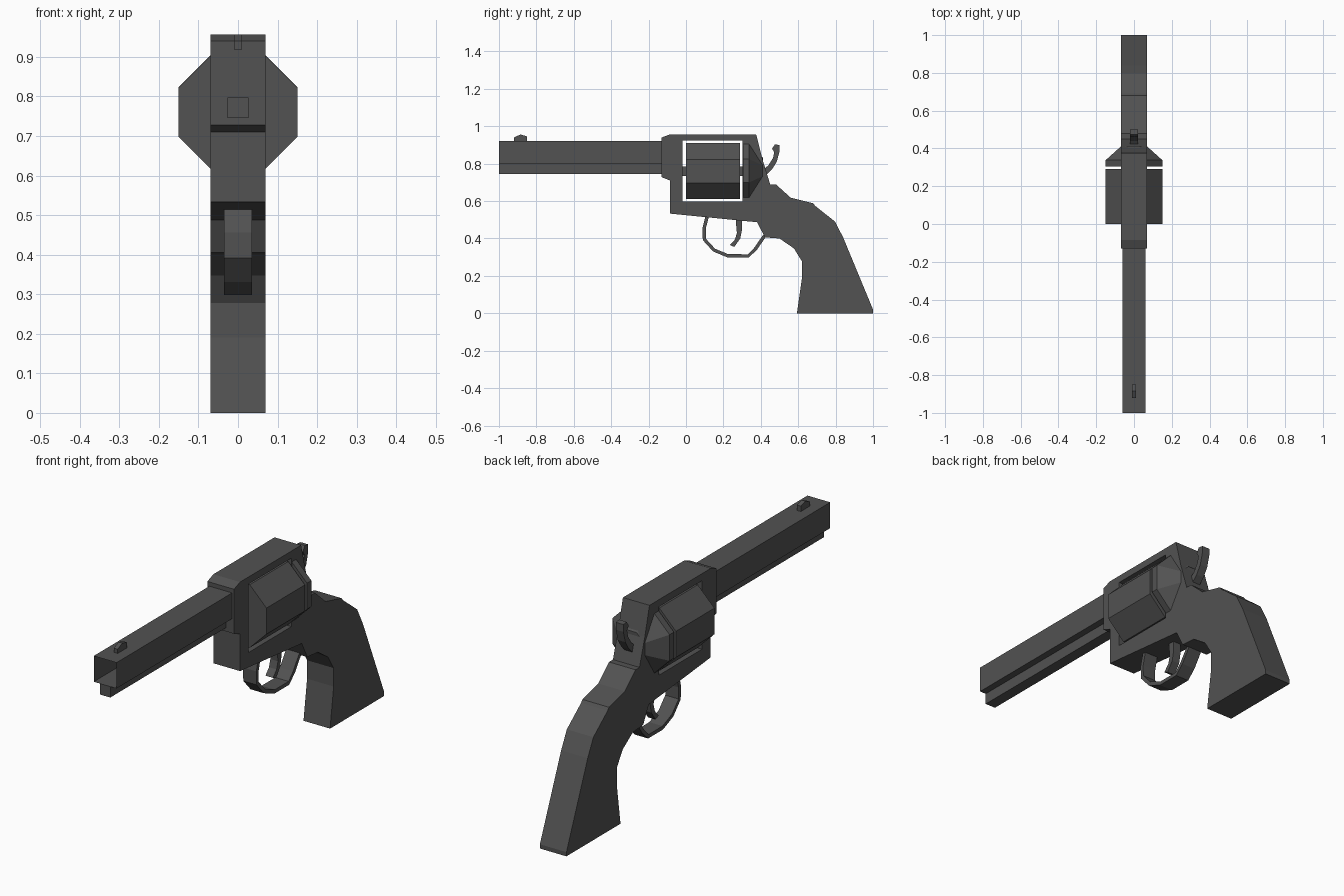
import bpy, bmesh, math
from mathutils import Vector

if "Cube" in bpy.data.objects:
    bpy.data.objects.remove(bpy.data.objects["Cube"])

gunmetal = bpy.data.materials.new("dark_grey")
gunmetal.diffuse_color = (0.085, 0.085, 0.085, 1)
gunmetal.use_nodes = True
gunmetal.node_tree.nodes["Principled BSDF"].inputs["Base Color"].default_value = gunmetal.diffuse_color


def finish(name, bm):
    bmesh.ops.recalc_face_normals(bm, faces=bm.faces)
    mesh = bpy.data.meshes.new(name)
    bm.to_mesh(mesh)
    bm.free()
    mesh.materials.append(gunmetal)
    ob = bpy.data.objects.new(name, mesh)
    bpy.context.collection.objects.link(ob)
    return ob


def plate(name, outline, half, drop_front=False):
    """Extrude a (y, z) side outline to -half..half in x."""
    bm = bmesh.new()
    face = bm.faces.new([bm.verts.new((-half, y, z)) for y, z in outline])
    ext = bmesh.ops.extrude_face_region(bm, geom=[face])
    moved = [g for g in ext["geom"] if isinstance(g, bmesh.types.BMVert)]
    bmesh.ops.translate(bm, verts=moved, vec=(2 * half, 0, 0))
    ob_faces = [f for f in bm.faces]
    bmesh.ops.recalc_face_normals(bm, faces=ob_faces)
    if drop_front:
        bm.faces.ensure_lookup_table()
        front = min(bm.faces, key=lambda f: f.calc_center_median().y)
        bmesh.ops.delete(bm, geom=[front], context='FACES_ONLY')
    return finish(name, bm)


def block(name, y0, y1, z0, z1, half, drop_front=False):
    return plate(name, [(y0, z0), (y1, z0), (y1, z1), (y0, z1)], half, drop_front)


def strip(name, path, thick, half):
    """Bent flat bar: offset a (y, z) centre path to both sides."""
    pts = [Vector(p) for p in path]
    left, right = [], []
    for i, p in enumerate(pts):
        d = (pts[min(i + 1, len(pts) - 1)] - pts[max(i - 1, 0)]).normalized()
        n = Vector((-d.y, d.x)) * thick / 2
        left.append(p + n)
        right.append(p - n)
    return plate(name, left + right[::-1], half)


def octagon_loft(name, rings, zc):
    """Octagonal body along y from (y, apothem) rings."""
    bm = bmesh.new()
    loops = []
    for y, apothem in rings:
        r = apothem / math.cos(math.pi / 8)
        angles = [math.pi / 8 + k * math.pi / 4 for k in range(8)]
        loops.append([bm.verts.new((r * math.cos(a), y, zc + r * math.sin(a))) for a in angles])
    for a, b in zip(loops, loops[1:]):
        for k in range(8):
            bm.faces.new((a[k], a[(k + 1) % 8], b[(k + 1) % 8], b[k]))
    bm.faces.new(loops[0])
    bm.faces.new(loops[-1])
    return finish(name, bm)


# Frame and grip in one silhouette
frame = plate("frame_and_grip", [
    (-.13, .94), (-.085, .957), (.375, .957), (.41, .82), (.45, .69), (.48, .69),
    (.56, .618), (.68, .588), (.69, .575), (.797, .49), (.84, .406), (1, .02), (1, 0),
    (.593, 0), (.62, .19), (.62, .278), (.577, .347), (.5, .4), (.422, .406),
    (.38, .487), (-.085, .533), (-.085, .71), (-.13, .728)], .07)

# Window through the frame for the cylinder
cutter = block("window_cutter", -.02, .302, .597, .923, .2)
cutter.hide_render = True
cutter.hide_set(True)
cut = frame.modifiers.new("window", 'BOOLEAN')
cut.operation = 'DIFFERENCE'
cut.solver = 'EXACT'
cut.object = cutter
bpy.context.view_layer.objects.active = frame
bpy.ops.object.modifier_apply(modifier=cut.name)
bpy.data.objects.remove(cutter)

# Cylinder, its axle and the recoil shield
octagon_loft("cylinder", [(0, .15), (.29, .15)], .76)
block("cylinder_axle", -.03, .31, .735, .785, .025)
octagon_loft("recoil_shield", [(.305, .15), (.338, .15), (.412, .068)], .762)

# Open square barrel, rod beneath it and front sight
block("barrel", -1, -.12, .797, .92, .06, drop_front=True)
block("ejector_rod", -1, -.08, .745, .797, .027)
plate("front_sight", [(-.92, .918), (-.92, .94), (-.885, .956), (-.85, .946), (-.85, .918)], .01)

# Trigger guard, trigger and hammer
strip("trigger_guard", [(.115, .525), (.097, .455), (.098, .395), (.15, .338), (.225, .307),
                        (.333, .307), (.372, .345), (.42, .415)], .018, .035)
plate("trigger", [(.265, .51), (.272, .43), (.262, .395), (.235, .365), (.258, .355),
                  (.29, .4), (.3, .45), (.3, .51)], .02)
plate("hammer", [(.4, .76), (.44, .79), (.465, .83), (.472, .86), (.46, .88), (.475, .903),
                 (.5, .9), (.5, .865), (.485, .81), (.46, .77), (.42, .73)], .02)
